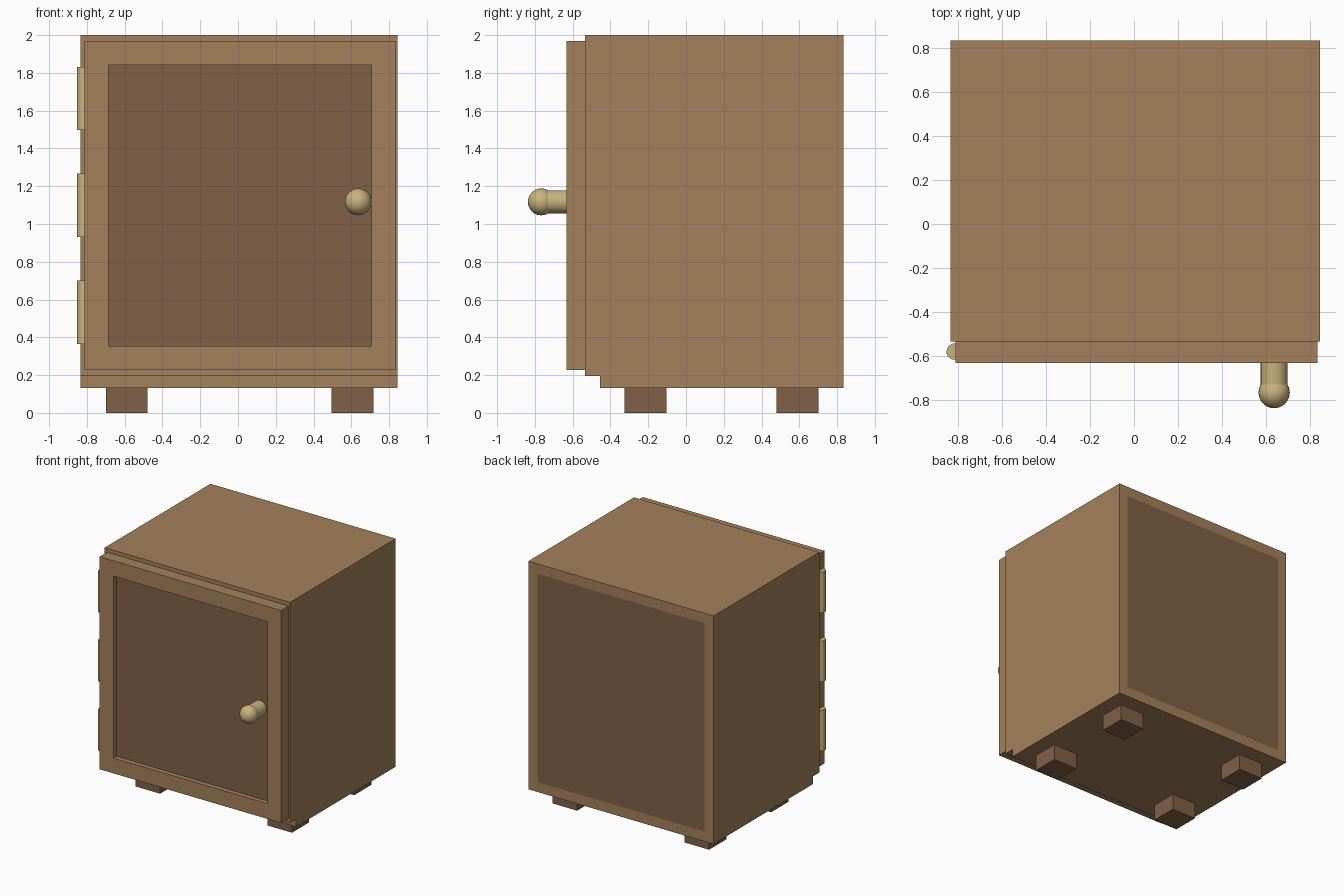
import bpy, bmesh, math
from mathutils import Vector

if "Cube" in bpy.data.objects:
    bpy.data.objects.remove(bpy.data.objects["Cube"], do_unlink=True)


def material(name, rgb):
    m = bpy.data.materials.new(name)
    m.use_nodes = True
    m.diffuse_color = (*rgb, 1)
    m.node_tree.nodes["Principled BSDF"].inputs["Base Color"].default_value = (*rgb, 1)
    return m


WOOD = material("light wood", (0.37, 0.22, 0.104))
DARK = material("dark wood", (0.218, 0.12, 0.063))
BRASS = material("brass", (0.58, 0.45, 0.205))


def finish(bm, name, mats):
    bmesh.ops.recalc_face_normals(bm, faces=bm.faces)
    mesh = bpy.data.meshes.new(name)
    bm.to_mesh(mesh)
    bm.free()
    for m in mats:
        mesh.materials.append(m)
    ob = bpy.data.objects.new(name, mesh)
    bpy.context.collection.objects.link(ob)
    return ob


def prism(profile, x0, x1):
    """Extrude a (y, z) profile along x."""
    bm = bmesh.new()
    face = bm.faces.new([bm.verts.new((x0, y, z)) for y, z in profile])
    moved = bmesh.ops.extrude_face_region(bm, geom=[face])["geom"]
    bmesh.ops.translate(bm, vec=(x1 - x0, 0, 0),
                        verts=[v for v in moved if isinstance(v, bmesh.types.BMVert)])
    bmesh.ops.recalc_face_normals(bm, faces=bm.faces)
    return bm


def rect(y0, y1, z0, z1):
    return [(y0, z0), (y1, z0), (y1, z1), (y0, z1)]


def inset_panel(bm, y, border, depth):
    """Frame the face lying at y, sink its middle and make it dark."""
    face = next(f for f in bm.faces if all(abs(v.co.y - y) < 1e-4 for v in f.verts))
    bmesh.ops.inset_region(bm, faces=[face], thickness=border)
    face.material_index = 1
    if depth:
        direction = -face.normal.copy()
        new = bmesh.ops.extrude_face_region(bm, geom=[face])["geom"]
        bmesh.ops.translate(bm, vec=direction * depth,
                            verts=[v for v in new if isinstance(v, bmesh.types.BMVert)])
        if face.is_valid:
            bmesh.ops.delete(bm, geom=[face], context='FACES_ONLY')
        for f in bm.faces:
            f.material_index = int(all(abs(v.co.y - y - direction.y * depth) < 1e-4
                                       for v in f.verts))


# Cabinet body with toe-kick notch and framed back panel
body = prism([(-0.455, 0.132), (0.833, 0.132), (0.833, 2.0),
              (-0.535, 2.0), (-0.535, 0.195), (-0.455, 0.195)], -0.833, 0.845)
inset_panel(body, 0.833, 0.115, 0)
finish(body, "cabinet_body", [WOOD, DARK])

# Door with sunken panel
door = prism(rect(-0.632, -0.535, 0.228, 1.968), -0.812, 0.833)
inset_panel(door, -0.632, 0.177, 0.04)
finish(door, "door", [WOOD, DARK])

# Four block feet
for side, x in (("right", -0.70), ("left", 0.495)):
    for end, y in (("front", -0.325), ("back", 0.479)):
        finish(prism(rect(y, y + 0.222, 0, 0.132), x, x + 0.222),
               f"{end}_{side}_foot", [DARK])


def cylinder(name, radius, start, end):
    a, b = Vector(start), Vector(end)
    bpy.ops.mesh.primitive_cylinder_add(
        vertices=32, radius=radius, depth=(b - a).length, location=(a + b) / 2,
        rotation=(b - a).to_track_quat('Z', 'Y').to_euler())
    ob = bpy.context.object
    ob.name = name
    ob.data.materials.append(BRASS)
    bpy.ops.object.shade_smooth_by_angle(angle=math.radians(35))


# Hinge barrels on the door edge
for name, z0, z1 in (("bottom", 0.365, 0.70), ("middle", 0.932, 1.268), ("top", 1.497, 1.832)):
    cylinder(f"{name}_hinge", 0.037, (-0.815, -0.58, z0), (-0.815, -0.58, z1))

# Door knob: stem and ball
cylinder("knob_stem", 0.061, (0.637, -0.76, 1.117), (0.637, -0.625, 1.117))
bpy.ops.mesh.primitive_uv_sphere_add(segments=32, ring_count=16, radius=0.071,
                                     location=(0.637, -0.766, 1.117))
ball = bpy.context.object
ball.name = "knob_ball"
ball.data.materials.append(BRASS)
bpy.ops.object.shade_smooth()
